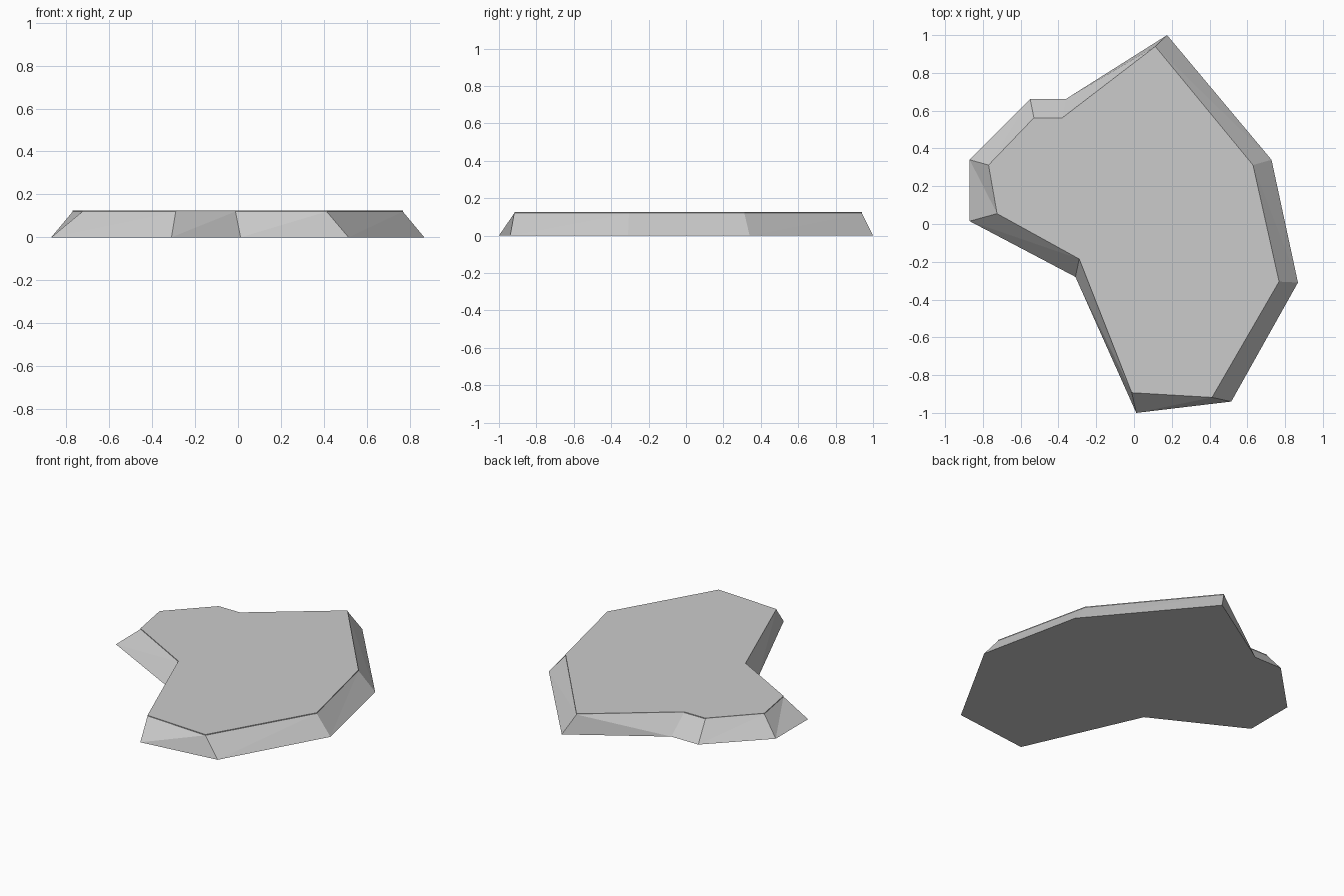
import bpy, bmesh

if "Cube" in bpy.data.objects:
    bpy.data.objects.remove(bpy.data.objects["Cube"])

# Ground outline and inset top outline, counter-clockwise from the back tip
base = [(0.175, 1.0), (-0.36, 0.662), (-0.55, 0.662), (-0.87, 0.34), (-0.87, 0.015),
        (-0.31, -0.28), (0.012, -1.0), (0.515, -0.94), (0.868, -0.31), (0.728, 0.34)]
top = [(0.113, 0.94), (-0.38, 0.562), (-0.53, 0.562), (-0.77, 0.312), (-0.725, 0.055),
       (-0.29, -0.185), (-0.012, -0.893), (0.413, -0.918), (0.768, -0.305), (0.63, 0.312)]
Z_SLOPE, Z_TOP = 0.12, 0.125

bm = bmesh.new()


def ring(points, z):
    return [bm.verts.new((x, y, z)) for x, y in points]


lower, upper, rim = ring(base, 0), ring(top, Z_SLOPE), ring(top, Z_TOP)
n = len(base)
for i in range(n):
    j = (i + 1) % n
    # Sloped flank, split into flat triangles
    if i == 0:
        bm.faces.new((lower[i], lower[j], upper[i]))
        bm.faces.new((lower[j], upper[j], upper[i]))
    else:
        bm.faces.new((lower[i], lower[j], upper[j]))
        bm.faces.new((lower[i], upper[j], upper[i]))
    # Thin upright lip around the plateau
    bm.faces.new((upper[i], upper[j], rim[j], rim[i]))

# Flat plateau and underside
bm.faces.new(rim)
bm.faces.new(lower[::-1])
bmesh.ops.recalc_face_normals(bm, faces=bm.faces)

mesh = bpy.data.meshes.new("rock_plateau")
bm.to_mesh(mesh)
bm.free()
bpy.context.collection.objects.link(bpy.data.objects.new("rock_plateau", mesh))
